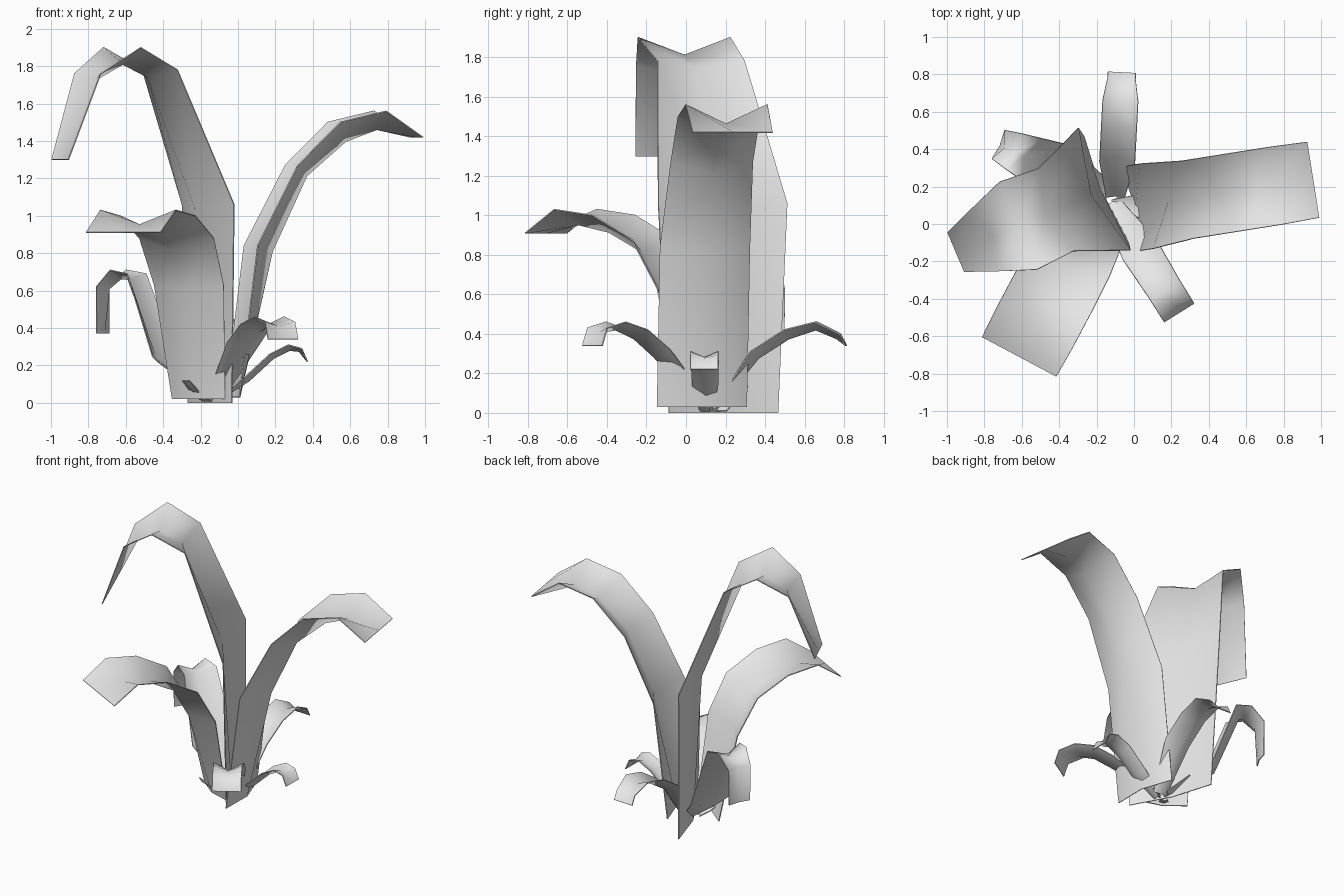
import bpy
import bmesh
import math
from mathutils import Vector

default_cube = bpy.data.objects.get("Cube")
if default_cube:
    bpy.data.objects.remove(default_cube, do_unlink=True)

# Single plain material shared by every leaf
leaf_grey = bpy.data.materials.new("leaf_grey")
leaf_grey.use_nodes = True
grey = (0.8, 0.8, 0.8, 1)
leaf_grey.diffuse_color = grey
leaf_grey.node_tree.nodes["Principled BSDF"].inputs["Base Color"].default_value = grey


def make_leaf(name, root, heading, profile):
    """Folded strip leaf; profile rows are (outward, height, width, fold depth)."""
    angle = math.radians(heading)
    outward = Vector((math.cos(angle), math.sin(angle), 0))
    across = Vector((-outward.y, outward.x, 0))
    up = Vector((0, 0, 1))
    origin = Vector((root[0], root[1], 0))
    bm = bmesh.new()
    rows = []
    last = len(profile) - 1
    for i, (reach, height, width, fold) in enumerate(profile):
        # The crease is pushed to the underside, square to the path
        before, after = profile[max(i - 1, 0)], profile[min(i + 1, last)]
        tangent = Vector((after[0] - before[0], after[1] - before[1])).normalized()
        underside = outward * tangent.y - up * tangent.x
        if i == 0:
            underside = outward
        centre = origin + outward * reach + up * height
        points = (centre - across * width / 2,
                  centre + underside * fold,
                  centre + across * width / 2)
        rows.append([bm.verts.new(p) for p in points])
    for low, high in zip(rows, rows[1:]):
        for j in range(2):
            bm.faces.new((low[j], high[j], high[j + 1], low[j + 1]))
    bmesh.ops.recalc_face_normals(bm, faces=bm.faces)
    mesh = bpy.data.meshes.new(name)
    bm.to_mesh(mesh)
    bm.free()
    mesh.materials.append(leaf_grey)
    leaf = bpy.data.objects.new(name, mesh)
    bpy.context.collection.objects.link(leaf)

    # Thin blade with smooth faces and crisp rims
    blade = leaf.modifiers.new("blade_thickness", 'SOLIDIFY')
    blade.thickness = 0.006
    blade.offset = 0
    bpy.ops.object.select_all(action='DESELECT')
    leaf.select_set(True)
    bpy.context.view_layer.objects.active = leaf
    bpy.ops.object.modifier_apply(modifier=blade.name)
    bpy.ops.object.shade_smooth_by_angle(angle=math.radians(60))
    return leaf


# Three large leaves
make_leaf("tall_right_leaf", (-0.15, 0.19), 203, [
    (0, 0, 0.6, 0.03),
    (0.01, 1.06, 0.71, 0.08),
    (0.29, 1.78, 0.48, 0.08),
    (0.51, 1.9, 0.51, 0.09),
    (0.71, 1.76, 0.36, 0.06),
    (0.87, 1.3, 0.23, 0),
])
make_leaf("wide_left_leaf", (-0.03, 0.08), 9, [
    (0, 0.03, 0.46, 0.04),
    (0.1, 0.84, 0.46, 0.12),
    (0.32, 1.27, 0.42, 0.1),
    (0.55, 1.5, 0.42, 0.12),
    (0.8, 1.56, 0.42, 0.1),
    (1, 1.42, 0.41, 0),
])
make_leaf("wide_front_leaf", (-0.21, 0.05), 242, [
    (0, 0.02, 0.32, 0.03),
    (0.11, 0.63, 0.42, 0.09),
    (0.25, 0.88, 0.45, 0.09),
    (0.47, 1, 0.46, 0.09),
    (0.69, 1.03, 0.46, 0.08),
    (0.86, 0.91, 0.45, 0),
])

# Medium drooping leaf behind
make_leaf("drooping_back_leaf", (-0.13, 0.16), 156, [
    (0, 0.01, 0.1, 0.02),
    (0.29, 0.25, 0.31, 0.05),
    (0.45, 0.69, 0.25, 0.06),
    (0.56, 0.71, 0.21, 0.05),
    (0.65, 0.62, 0.17, 0.04),
    (0.65, 0.37, 0.16, 0.01),
])

# Small arching leaves around the base
make_leaf("small_back_leaf", (-0.1, 0.14), 87, [
    (0, 0.01, 0.1, 0.01),
    (0.19, 0.31, 0.19, 0.05),
    (0.36, 0.42, 0.19, 0.05),
    (0.52, 0.46, 0.19, 0.04),
    (0.64, 0.4, 0.15, 0.03),
    (0.67, 0.34, 0.15, 0),
])
make_leaf("small_front_leaf", (-0.13, 0.12), -58, [
    (0, 0.01, 0.1, 0.01),
    (0.3, 0.32, 0.21, 0.05),
    (0.43, 0.42, 0.2, 0.05),
    (0.56, 0.46, 0.19, 0.04),
    (0.67, 0.43, 0.19, 0.03),
    (0.7, 0.34, 0.19, 0),
])
make_leaf("low_left_leaf", (-0.12, 0.1), -1, [
    (0, 0.01, 0.06, 0.01),
    (0.16, 0.14, 0.13, 0.03),
    (0.29, 0.26, 0.14, 0.03),
    (0.39, 0.31, 0.14, 0.03),
    (0.46, 0.29, 0.14, 0.02),
    (0.49, 0.22, 0.14, 0),
])
make_leaf("tiny_sprout", (-0.17, 0.1), 230, [
    (0, 0.01, 0.05, 0.01),
    (0.07, 0.04, 0.06, 0.01),
    (0.17, 0.12, 0.05, 0),
])
